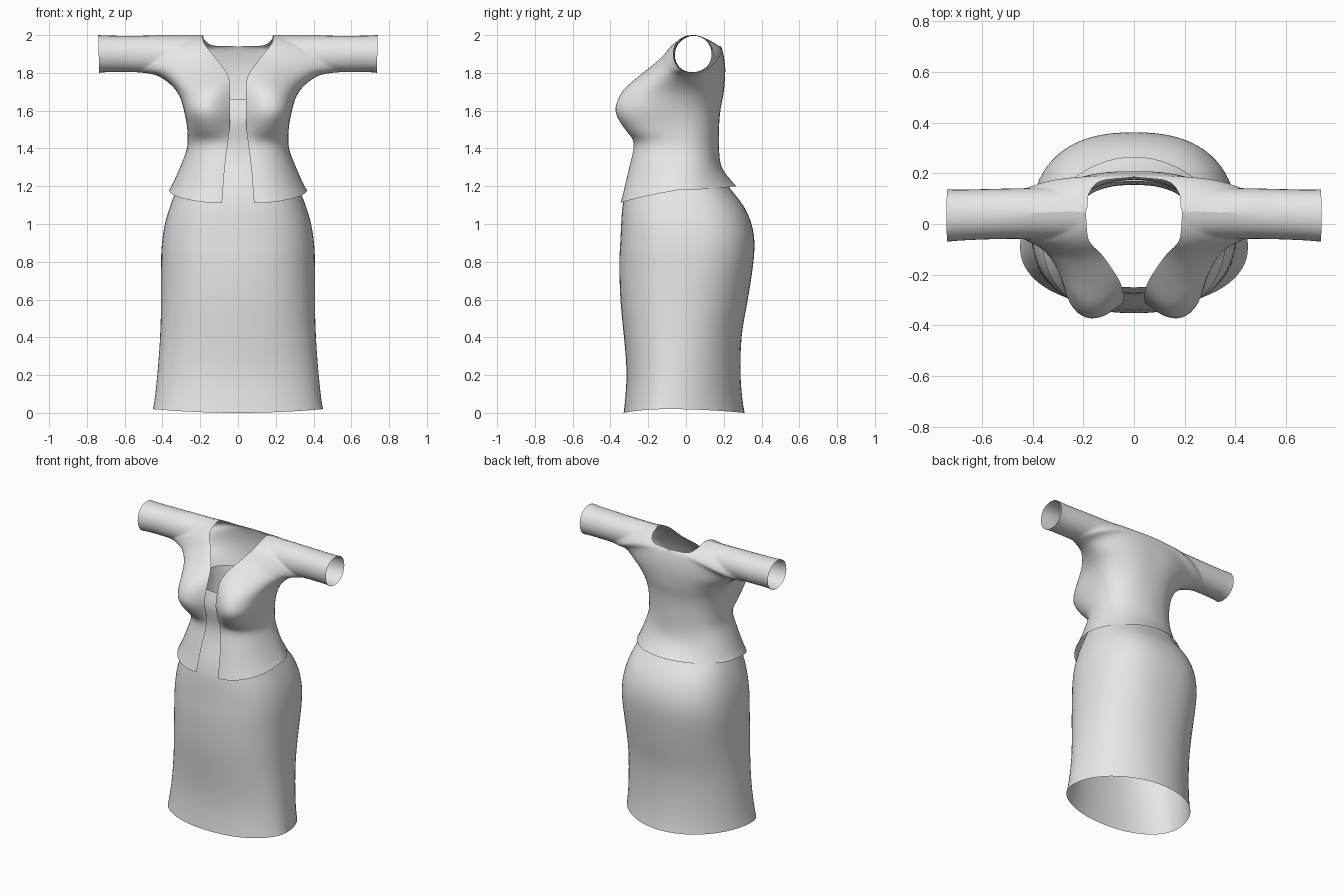
import bpy, bmesh
from math import sin, cos, pi, copysign
from mathutils import Vector

cube = bpy.data.objects.get("Cube")
if cube:
    bpy.data.objects.remove(cube, do_unlink=True)

cloth = bpy.data.materials.new("light_grey_cloth")
cloth.use_nodes = True
cloth.diffuse_color = (0.8, 0.8, 0.8, 1)
cloth.node_tree.nodes["Principled BSDF"].inputs["Base Color"].default_value = (0.8, 0.8, 0.8, 1)


def slope(a, b):
    """Shared slope of two neighbouring steps that never overshoots."""
    if a * b <= 0:
        return 0
    return copysign(min(abs(a + b) / 2, 3 * abs(a), 3 * abs(b)), a)


def smooth_path(points, steps):
    """Smooth path through a list of vectors, without overshoot."""
    moves = [b - a for a, b in zip(points, points[1:])]
    tangents = [moves[0]]
    for before, after in zip(moves, moves[1:]):
        tangents.append(Vector([slope(a, b) for a, b in zip(before, after)]))
    tangents.append(moves[-1])
    result = []
    for i in range(len(moves)):
        start, end = points[i], points[i + 1]
        result += bezier(start, start + tangents[i] / 3, end - tangents[i + 1] / 3, end, steps)[:-1]
    return result + [points[-1]]


def bezier(a, b, c, d, count):
    """Evenly stepped points on one cubic curve, both ends included."""
    result = []
    for k in range(count + 1):
        t = k / count
        s = 1 - t
        result.append(a * s ** 3 + b * (3 * s * s * t) + c * (3 * s * t * t) + d * t ** 3)
    return result


def loft(name, rows, closed):
    """Open sheet or tube through rows of points, relaxed and smooth shaded."""
    bm = bmesh.new()
    grid = [[bm.verts.new(p) for p in row] for row in rows]
    count = len(rows[0])
    for low, high in zip(grid, grid[1:]):
        for j in range(count if closed else count - 1):
            k = (j + 1) % count
            bm.faces.new((low[j], low[k], high[k], high[j]))
    # Close the seam along the sleeve, then ease out ripples away from the edges
    bmesh.ops.remove_doubles(bm, verts=bm.verts, dist=0.0001)
    inner = [v for v in bm.verts if not v.is_boundary]
    for _ in range(8):
        bmesh.ops.smooth_vert(bm, verts=inner, factor=0.5,
                              use_axis_x=True, use_axis_y=True, use_axis_z=True)
    mesh = bpy.data.meshes.new(name)
    bm.to_mesh(mesh)
    bm.free()
    mesh.materials.append(cloth)
    mesh.shade_smooth()
    obj = bpy.data.objects.new(name, mesh)
    bpy.context.collection.objects.link(obj)
    return obj


def vectors(rows):
    return [Vector(r) for r in rows]


# Skirt with its fitted under-bodice: height, half width, front y, back y, widest y
dress_rings = vectors([
    (0, .45, -.33, .31, -.09), (.2, .43, -.315, .29, -.07), (.4, .415, -.33, .295, -.05),
    (.6, .41, -.35, .33, -.03), (.8, .41, -.355, .36, 0), (.9, .405, -.35, .365, 0),
    (1, .39, -.345, .35, 0), (1.1, .36, -.338, .305, 0), (1.2, .32, -.315, .225, -.02),
    (1.3, .28, -.28, .165, -.02), (1.42, .24, -.255, .155, -.02), (1.55, .25, -.28, .16, -.02),
    (1.66, .25, -.25, .17, -.02)])


def dress_row(ring, sides=72):
    z, width, front, back, mid = ring
    row = []
    for k in range(sides):
        c, s = cos(2 * pi * k / sides), sin(2 * pi * k / sides)
        behind = s > 0
        power = (1.02 - 0.22 * min(z, 0.9)) if behind else (0.92 - 0.1 * min(z, 1))
        x = copysign(abs(c) ** power, c)
        depth = (back if behind else front) - mid
        lift = 0.02 * x * x * max(0, 1 - z / 0.2)
        row.append((width * x, mid + depth * abs(s) ** power, z + lift))
    return row


loft("skirt_and_bodice", [dress_row(r) for r in smooth_path(dress_rings, 5)], True)

# Jacket stations run from the hem up the body and out along the sleeve.
# Front edge, then neckline, then top of the sleeve
front_edge = vectors([
    (.085, -.345, 1.11), (.07, -.3, 1.3), (.055, -.275, 1.42), (.045, -.29, 1.5),
    (.042, -.31, 1.6), (.042, -.28, 1.72), (.06, -.22, 1.8), (.12, -.13, 1.88),
    (.175, -.07, 1.95), (.187, -.01, 1.985), (.192, .05, 2), (.42, .045, 2), (.74, .033, 2)])
# Inner and outer handles that shape the bust and the front of the sleeve
bust_inner = vectors([
    (.2, -.36, 1.11), (.17, -.315, 1.3), (.15, -.285, 1.42), (.15, -.37, 1.5),
    (.17, -.45, 1.6), (.16, -.41, 1.7), (.16, -.28, 1.79), (.2, -.16, 1.87),
    (.25, -.11, 1.93), (.25, -.1, 1.97), (.25, -.09, 2), (.42, -.09, 2), (.74, -.104, 2)])
bust_outer = vectors([
    (.365, -.27, 1.14), (.31, -.23, 1.3), (.27, -.23, 1.42), (.29, -.33, 1.5),
    (.32, -.395, 1.6), (.325, -.335, 1.69), (.36, -.24, 1.74), (.41, -.16, 1.78),
    (.47, -.12, 1.79), (.5, -.11, 1.795), (.53, -.105, 1.8), (.63, -.1, 1.8), (.735, -.104, 1.8)])
# Side seam, underarm, bottom of the sleeve
side_seam = vectors([
    (.365, -.04, 1.18), (.31, -.03, 1.3), (.268, -.03, 1.42), (.268, -.03, 1.5),
    (.283, -.03, 1.6), (.318, 0, 1.69), (.375, .03, 1.75), (.44, .03, 1.787),
    (.5, .033, 1.797), (.53, .034, 1.8), (.56, .035, 1.8), (.64, .035, 1.8), (.735, .033, 1.8)])
# Centre back up to the nape, then the back neckline
back_edge = vectors([
    (0, .265, 1.2), (0, .19, 1.3), (0, .175, 1.42), (0, .175, 1.5),
    (0, .182, 1.6), (0, .2, 1.7), (0, .208, 1.82), (0, .187, 1.937),
    (.13, .17, 1.945), (.178, .12, 1.975)]) + front_edge[-3:]
# Handles for the back of the body and the sleeve
back_inner = vectors([
    (.2, .265, 1.2), (.17, .19, 1.3), (.15, .175, 1.42), (.15, .178, 1.5),
    (.16, .19, 1.6), (.18, .215, 1.7), (.2, .225, 1.81), (.22, .22, 1.91),
    (.28, .215, 1.925), (.27, .195, 1.965), (.26, .185, 2), (.42, .178, 2), (.74, .17, 2)])
back_reach = [.14] * 5 + [.12, .11, .11, .12, .13] + [.14] * 3
back_outer = [p + Vector((0, r, 0)) for p, r in zip(side_seam, back_reach)]

paths = [smooth_path(p, 6) for p in
         (front_edge, bust_inner, bust_outer, side_seam, back_outer, back_inner, back_edge)]
jacket_rows = []
for a, p, q, b, r, s, c in zip(*paths):
    jacket_rows.append(bezier(a, p, q, b, 18) + bezier(b, r, s, c, 16)[1:])

jacket = loft("jacket", jacket_rows, False)
mirror = jacket.modifiers.new("mirror", "MIRROR")
mirror.merge_threshold = 0.0005
